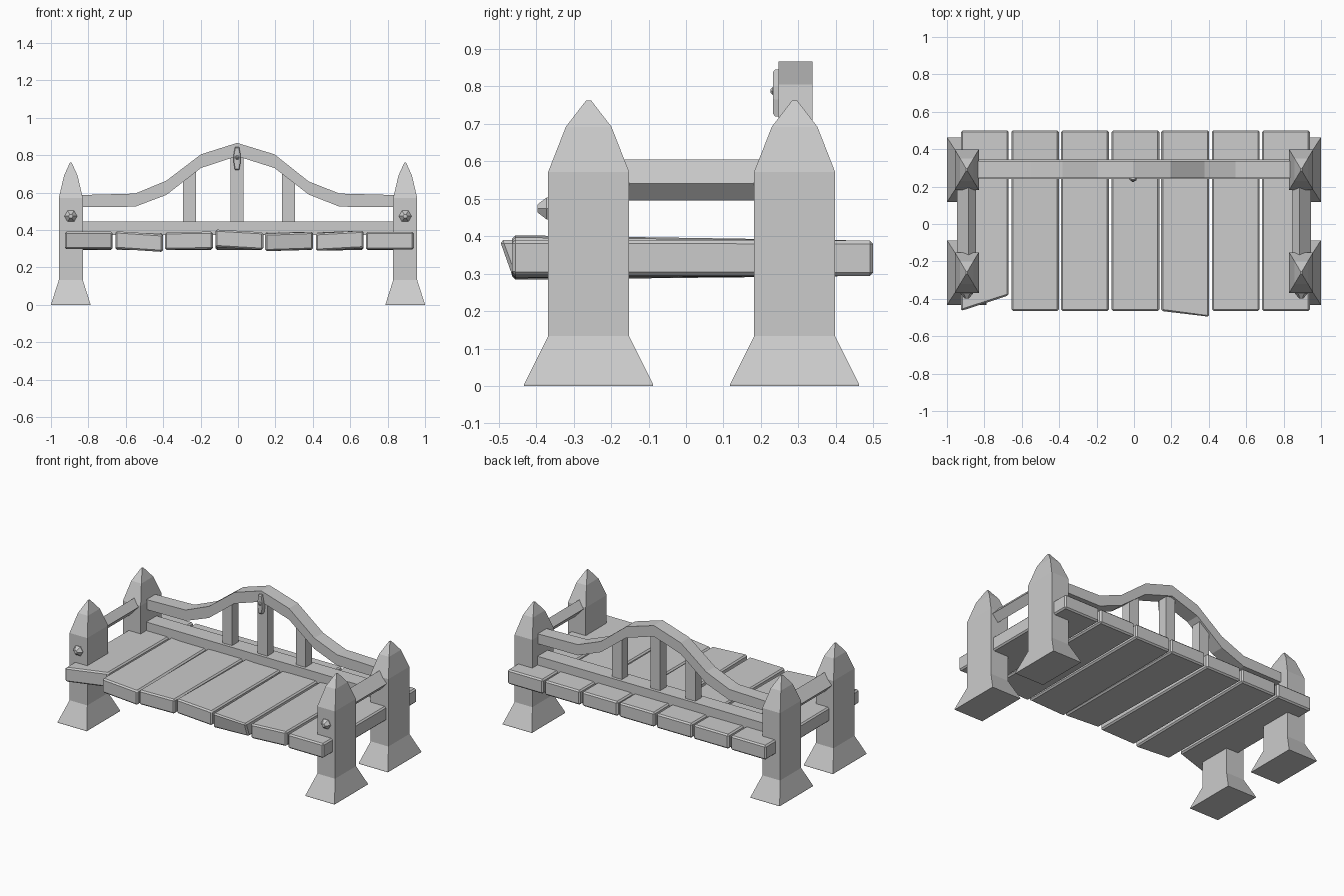
import bpy, bmesh
from mathutils import Vector

if "Cube" in bpy.data.objects:
    bpy.data.objects.remove(bpy.data.objects["Cube"])


def make_object(name, bm, bevel=0.0):
    bmesh.ops.recalc_face_normals(bm, faces=bm.faces)
    if bevel:
        bmesh.ops.bevel(bm, geom=bm.edges[:], offset=bevel, segments=1,
                        affect='EDGES', profile=0.5)
    mesh = bpy.data.meshes.new(name)
    bm.to_mesh(mesh)
    bm.free()
    obj = bpy.data.objects.new(name, mesh)
    bpy.context.collection.objects.link(obj)
    return obj


def loft(name, rings, bevel=0.0):
    """Skin a closed solid through rings of equal length."""
    bm = bmesh.new()
    loops = [[bm.verts.new(p) for p in ring] for ring in rings]
    n = len(loops[0])
    for a, b in zip(loops, loops[1:]):
        for i in range(n):
            j = (i + 1) % n
            bm.faces.new((a[i], a[j], b[j], b[i]))
    bm.faces.new(loops[0][::-1])
    bm.faces.new(loops[-1])
    return make_object(name, bm, bevel)


def box(name, x0, x1, y0, y1, z0, z1, bevel=0.0):
    rings = [[(x0, y0, z), (x1, y0, z), (x1, y1, z), (x0, y1, z)] for z in (z0, z1)]
    return loft(name, rings, bevel)


# Corner posts: flared foot, straight shaft, faceted point (z, half x, half y)
POST = [(0, .105, .172), (.005, .105, .172), (.133, .064, .108),
        (.572, .064, .108), (.692, .036, .061), (.762, .004, .007)]
for side, sx in (("left", -1), ("right", 1)):
    for place, cy in (("front", -.26), ("back", .29)):
        cx = sx * .894
        loft(f"{place}_{side}_post",
             [[(cx - hx, cy - hy, z), (cx + hx, cy - hy, z),
               (cx + hx, cy + hy, z), (cx - hx, cy + hy, z)] for z, hx, hy in POST])

    # Tilted side rail between the posts
    section = [(.885, .605), (.946, .54), (.905, .495), (.845, .56)]
    loft(f"{side}_side_rail", [[(sx * x, y, z) for x, z in section] for y in (-.2, .23)])

    # Six-sided bolt on the front post
    hexagon = [(1, 0), (.5, .866), (-.5, .866), (-1, 0), (-.5, -.866), (.5, -.866)]
    loft(f"{side}_bolt",
         [[(sx * .894 + r * u, y, .474 + r * v) for u, v in hexagon]
          for y, r in ((-.36, .034), (-.372, .034), (-.397, .012))])

# Seat planks: back x range, then front corners (y, centre z) left and right
PLANKS = [(-.925, -.67, -.465, .345, -.382, .345),
          (-.656, -.402, -.465, .347, -.465, .330),
          (-.39, -.135, -.465, .341, -.465, .345),
          (-.12, .135, -.465, .356, -.465, .341),
          (.145, .402, -.465, .334, -.499, .343),
          (.416, .672, -.465, .336, -.465, .350),
          (.684, .94, -.465, .343, -.465, .343)]
for k, (x0, x1, yl, zl, yr, zr) in enumerate(PLANKS):
    h = .047
    lean = .035 if yr < -.48 else 0
    front = [(x0, yl, zl - h), (x1, yr + lean, zr - h), (x1, yr, zr + h), (x0, yl, zl + h)]
    back = [(x0, .5, .341 - h), (x1, .5, .341 - h), (x1, .5, .341 + h), (x0, .5, .341 + h)]
    loft(f"seat_plank_{k + 1}", [front, back], .009)

# Lower back rail and upright slats
box("lower_back_rail", -.85, .85, .24, .345, .375, .445)
for k, (x, top) in enumerate(((-.26, .71), (-.005, .82), (.27, .71))):
    box(f"back_slat_{k + 1}", x - .035, x + .035, .26, .325, .43, top)

# Arched top rail (x, lower z, upper z)
ARCH = [(-.85, .523, .587), (-.55, .525, .595), (-.383, .588, .664), (-.198, .732, .805),
        (-.005, .795, .866), (.195, .732, .805), (.378, .59, .66), (.543, .525, .595),
        (.85, .523, .587)]
loft("arched_top_rail",
     [[(x, .247, lo), (x, .338, lo), (x, .338, hi), (x, .247, hi)] for x, lo, hi in ARCH])

# Slim ornament at the crown of the arch, with a small stud
outline = [(-.011, .72), (.011, .72), (.019, .765), (.019, .8), (.011, .845),
           (-.011, .845), (-.019, .8), (-.019, .765)]
loft("crown_ornament",
     [[(-.005 + x * s, y, .783 + (z - .783) * s) for x, z in outline]
      for y, s in ((.265, 1), (.238, 1), (.232, .88))])
loft("crown_stud",
     [[(-.005 + r * u, y, .788 + r * v) for u, v in hexagon]
      for y, r in ((.24, .014), (.231, .012), (.225, .004))])
